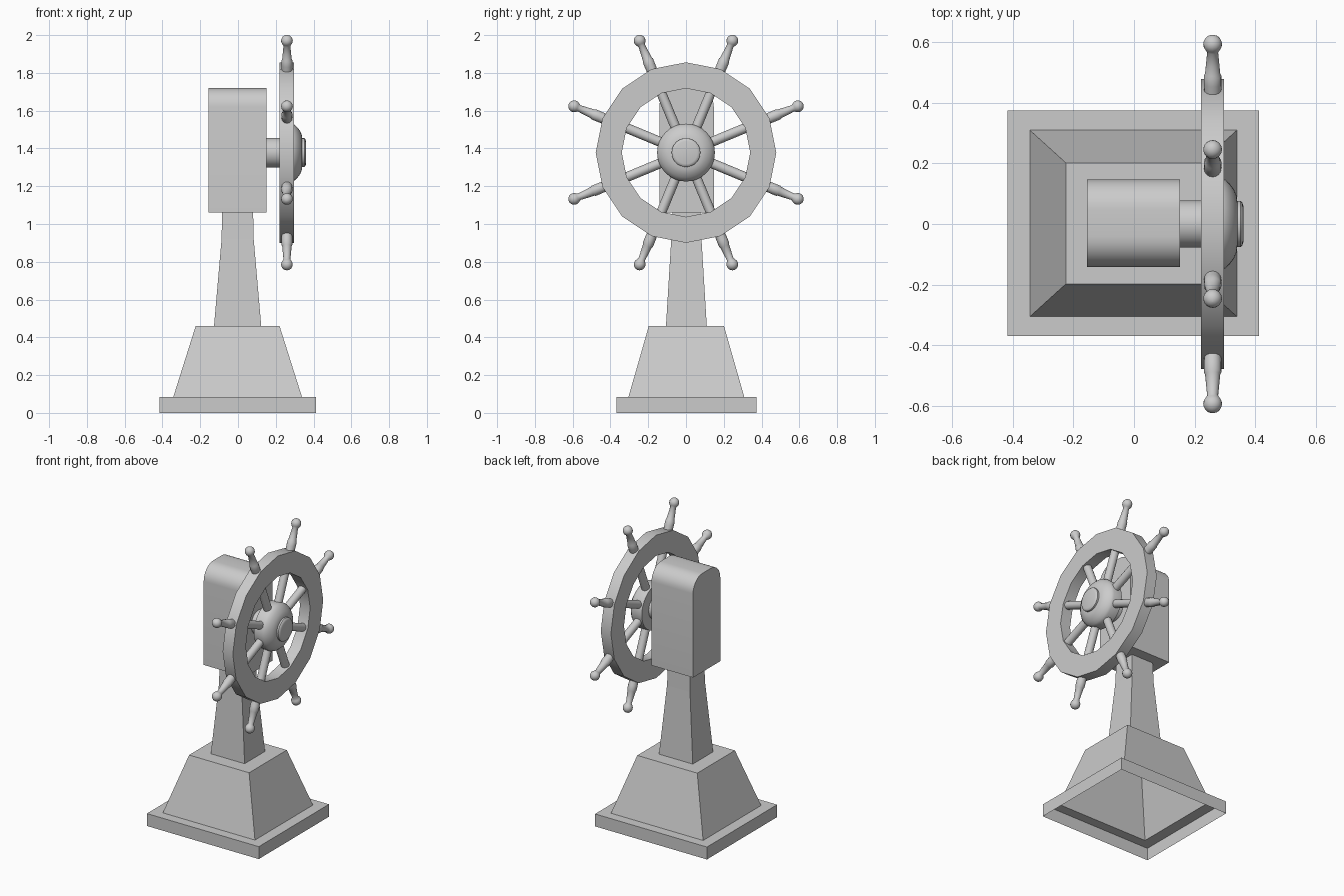
import bpy, bmesh, math
from mathutils import Matrix, Vector

if "Cube" in bpy.data.objects:
    bpy.data.objects.remove(bpy.data.objects["Cube"])

grey = bpy.data.materials.new("plain_grey")
grey.use_nodes = True
grey.diffuse_color = (0.6, 0.6, 0.6, 1)
grey.node_tree.nodes["Principled BSDF"].inputs["Base Color"].default_value = (0.6, 0.6, 0.6, 1)

AXLE_Z = 1.378
WHEEL_X = 0.259


def finish(name, bm, smooth=None, fix=True):
    """Turn a bmesh into a named grey object."""
    if fix:
        bmesh.ops.recalc_face_normals(bm, faces=bm.faces)
    mesh = bpy.data.meshes.new(name)
    bm.to_mesh(mesh)
    bm.free()
    mesh.materials.append(grey)
    obj = bpy.data.objects.new(name, mesh)
    bpy.context.collection.objects.link(obj)
    if smooth:
        bpy.ops.object.select_all(action='DESELECT')
        obj.select_set(True)
        bpy.context.view_layer.objects.active = obj
        bpy.ops.object.shade_smooth_by_angle(angle=math.radians(smooth))
    return obj


def bridge(bm, a, b):
    for i in range(len(a)):
        j = (i + 1) % len(a)
        bm.faces.new((a[i], a[j], b[j], b[i]))


def lathe(name, profile, sides, matrix, smooth=40, closed=False):
    """Revolve (along, radius) points around the local z axis."""
    bm = bmesh.new()
    rings = []
    for along, radius in profile:
        angles = [2 * math.pi * i / sides for i in range(sides)]
        rings.append([bm.verts.new((radius * math.cos(a), radius * math.sin(a), along)) for a in angles])
    for a, b in zip(rings, rings[1:]):
        bridge(bm, a, b)
    if closed:
        bridge(bm, rings[-1], rings[0])
    else:
        bm.faces.new(rings[0])
        bm.faces.new(rings[-1])
    bm.transform(matrix)
    return finish(name, bm, smooth)


# Pedestal: one open-bottomed shell of stacked rectangles (half x, half y, z)
levels = [(0.414, 0.371, 0), (0.414, 0.371, 0.083), (0.341, 0.307, 0.083),
          (0.222, 0.199, 0.46), (0.125, 0.108, 0.46), (0.085, 0.08, 0.92),
          (0.082, 0.074, 1.065)]
bm = bmesh.new()
rings = [[bm.verts.new((sx * hx - 0.002, sy * hy + 0.002, z))
          for sx, sy in ((-1, -1), (1, -1), (1, 1), (-1, 1))] for hx, hy, z in levels]
for a, b in zip(rings, rings[1:]):
    bridge(bm, a, b)
finish("pedestal", bm, fix=False)

# Housing: block with a rounded top, extruded along x
half, radius, top = 0.144, 0.1, 1.72
outline = [(-half, 1.06), (half, 1.06)]
for side, start in ((1, 0), (-1, 90)):
    for i in range(9):
        a = math.radians(start + 90 * i / 8)
        outline.append((side * (half - radius) + radius * math.cos(a),
                        top - radius + radius * math.sin(a)))
bm = bmesh.new()
ends = [[bm.verts.new((x, y + 0.003, z)) for y, z in outline] for x in (-0.155, 0.152)]
bridge(bm, *ends)
for end in ends:
    bm.faces.new(end)
finish("housing", bm, smooth=35)

# Axle, hub and rim share the wheel axis
along_x = Matrix.Translation((0, 0, AXLE_Z)) @ Matrix.Rotation(math.pi / 2, 4, 'Y')
lathe("axle", [(0.14, 0.078), (0.24, 0.078)], 32, along_x)
lathe("hub", [(0.222, 0.15), (0.285, 0.153), (0.3, 0.147), (0.316, 0.132), (0.33, 0.112),
              (0.338, 0.092), (0.34, 0.076), (0.351, 0.076), (0.357, 0.07), (0.36, 0.06)],
      32, along_x)
lathe("rim", [(0.221, 0.34), (0.221, 0.478), (0.296, 0.478), (0.296, 0.34)],
      16, along_x, smooth=30, closed=True)

# Eight spokes with turned handles ending in a ball
ball_r, ball_at = 0.031, 0.641
handle = [(0.43, 0.027), (0.5, 0.029), (0.528, 0.029), (0.536, 0.025), (0.57, 0.022), (0.612, 0.018)]
for i in range(1, 9):
    a = math.radians(-55 + 145 * i / 8)
    handle.append((ball_at + ball_r * math.sin(a), max(ball_r * math.cos(a), 0.002)))
for k in range(8):
    turn = Matrix.Translation((WHEEL_X, 0, AXLE_Z)) @ Matrix.Rotation(math.radians(22.5 + 45 * k), 4, 'X')
    lathe(f"spoke_{k + 1}", [(0.1, 0.026), (0.37, 0.026)], 16, turn)
    lathe(f"handle_{k + 1}", handle, 16, turn, smooth=50)
